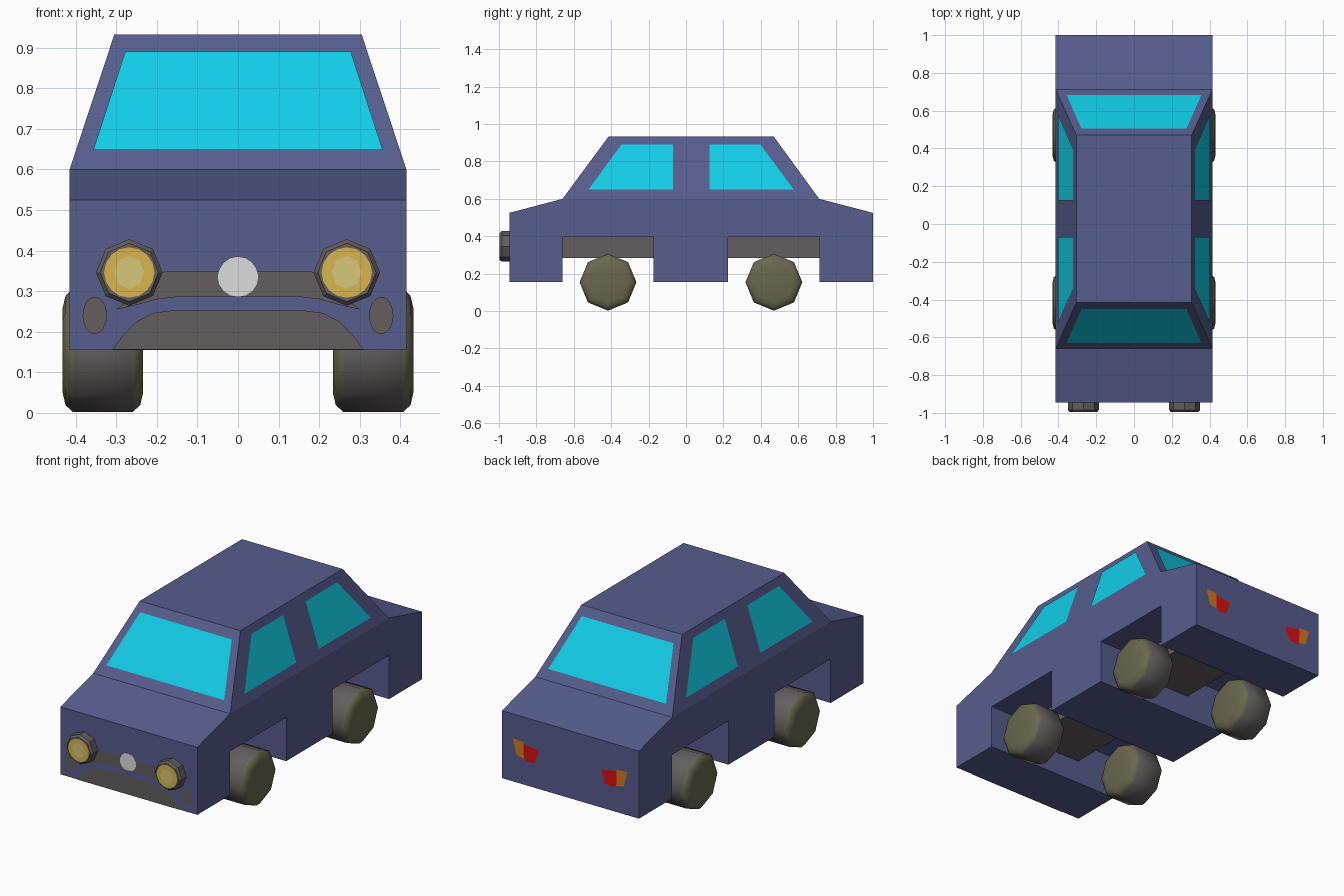
import bpy, bmesh, math
from mathutils import Vector

if "Cube" in bpy.data.objects:
    bpy.data.objects.remove(bpy.data.objects["Cube"])


def material(name, rgb):
    m = bpy.data.materials.new(name)
    m.diffuse_color = (*rgb, 1)
    m.use_nodes = True
    m.node_tree.nodes["Principled BSDF"].inputs["Base Color"].default_value = m.diffuse_color
    return m


BLUE = material("body blue", (0.093, 0.110, 0.265))
GLASS = material("window cyan", (0.006, 0.640, 0.830))
GREY = material("dark grey", (0.122, 0.112, 0.110))
OLIVE = material("hub olive", (0.144, 0.138, 0.078))
YELLOW = material("lamp yellow", (0.680, 0.460, 0.075))
PALE = material("lamp centre", (0.680, 0.570, 0.190))
WHITE = material("badge white", (0.720, 0.720, 0.720))
RED = material("tail red", (0.700, 0.005, 0.005))
ORANGE = material("indicator orange", (0.650, 0.190, 0.015))


def finish(name, bm, *mats):
    bmesh.ops.recalc_face_normals(bm, faces=bm.faces)
    me = bpy.data.meshes.new(name)
    bm.to_mesh(me)
    bm.free()
    for m in mats:
        me.materials.append(m)
    ob = bpy.data.objects.new(name, me)
    bpy.context.collection.objects.link(ob)
    return ob


def loft(name, rings, *mats):
    """Closed solid through rings of equal point count."""
    bm = bmesh.new()
    vs = [[bm.verts.new(p) for p in r] for r in rings]
    n = len(vs[0])
    for a, b in zip(vs, vs[1:]):
        for i in range(n):
            j = (i + 1) % n
            bm.faces.new((a[i], a[j], b[j], b[i]))
    bm.faces.new(vs[0])
    bm.faces.new(vs[-1])
    return finish(name, bm, *mats)


def plate(name, pts, mat, out, lift=0.004):
    """Flat painted detail, raised slightly off its surface towards 'out'."""
    bm = bmesh.new()
    f = bm.faces.new([bm.verts.new(p) for p in pts])
    f.normal_update()
    if f.normal.dot(Vector(out)) < 0:
        f.normal_flip()
    offset = f.normal * lift
    for v in bm.verts:
        v.co += offset
    me = bpy.data.meshes.new(name)
    bm.to_mesh(me)
    bm.free()
    me.materials.append(mat)
    bpy.context.collection.objects.link(bpy.data.objects.new(name, me))


def oval(x, z, rx, rz, y, n=16):
    return [(x + rx * math.cos(math.tau * i / n), y, z + rz * math.sin(math.tau * i / n))
            for i in range(n)]


def mirrored(half):
    """Complete a left-right symmetric (x, z) outline."""
    return half + [(-x, z) for x, z in reversed(half)]


FRONT, BACK, W = -0.945, 1.0, 0.415

# Lower body with open wheel arches
profile = [(FRONT, 0.155), (FRONT, 0.525), (-0.66, 0.60), (0.712, 0.60), (BACK, 0.525),
           (BACK, 0.155), (0.715, 0.155), (0.715, 0.395), (0.225, 0.395), (0.225, 0.155),
           (-0.175, 0.155), (-0.175, 0.395), (-0.66, 0.395), (-0.66, 0.155)]
loft("lower_body", [[(x, y, z) for y, z in profile] for x in (-W, W)], BLUE)


# Tapered cabin
def rect(w, y0, y1, z):
    return [(-w, y0, z), (w, y0, z), (w, y1, z), (-w, y1, z)]


loft("cabin", [rect(W, -0.66, 0.712, 0.60), rect(0.305, -0.415, 0.47, 0.932)], BLUE)

# Underbody blocks between the wheels
for label, y0, y1 in (("front", -0.66, -0.175), ("rear", 0.225, 0.715)):
    loft(label + "_axle_block", [rect(0.175, y0, y1, 0.285), rect(0.175, y0, y1, 0.395)], GREY)


# Windscreens on the sloping cabin ends
def slope(a, b, z):
    return a + (b - a) * (z - 0.60) / 0.332


for label, y0, y1, d in (("front", -0.66, -0.415, -1), ("rear", 0.712, 0.47, 1)):
    plate(label + "_windscreen",
          [(x, slope(y0, y1, z), z) for x, z in
           [(-0.357, 0.645), (0.357, 0.645), (0.278, 0.888), (-0.278, 0.888)]],
          GLASS, (0, d, 0.5))

side_windows = {
    "front": [(-0.52, 0.65), (-0.07, 0.65), (-0.07, 0.89), (-0.345, 0.89)],
    "rear": [(0.125, 0.65), (0.575, 0.65), (0.397, 0.89), (0.125, 0.89)],
}

for s in (-1, 1):
    side = "right" if s > 0 else "left"
    # Side windows
    for label, pts in side_windows.items():
        plate(f"{side}_{label}_window",
              [(s * slope(W, 0.305, z), y, z) for y, z in pts], GLASS, (s, 0, 0.3))

    # Eight-sided wheels with rounded shoulders, olive on the sides
    for label, wy in (("front", -0.417), ("rear", 0.47)):
        rings = [[(s * x, wy + r * math.sin(math.tau * i / 8), 0.154 + r * math.cos(math.tau * i / 8))
                  for i in range(8)]
                 for x, r in ((0.234, 0.105), (0.241, 0.135), (0.26, 0.152),
                              (0.407, 0.152), (0.425, 0.135), (0.432, 0.105))]
        wheel = loft(f"{side}_{label}_wheel", rings, GREY, OLIVE)
        for p in wheel.data.polygons:
            p.use_smooth = True
            p.material_index = int(abs(p.normal.x) > 0.6)

    # Headlights: octagonal rim, yellow lens, pale centre
    hx, hz = s * 0.268, 0.346
    loft(f"{side}_headlight_rim",
         [oval(hx, hz, r, r, y, 8) for r, y in ((0.082, FRONT + 0.01), (0.082, -0.985), (0.072, -0.996))],
         GREY)
    plate(f"{side}_headlight_lens", oval(hx, hz, 0.062, 0.062, -0.996), YELLOW, (0, -1, 0), 0.002)
    plate(f"{side}_headlight_centre", oval(hx, hz, 0.037, 0.041, -0.996, 8), PALE, (0, -1, 0), 0.004)

    # Fog lamp recess
    plate(f"{side}_fog_lamp", oval(s * 0.353, 0.24, 0.03, 0.046, FRONT), GREY, (0, -1, 0))

    # Tail lights: orange outside, red inside
    for label, mat, pts in (
            ("indicator", ORANGE, [(0.348, 0.393), (0.282, 0.39), (0.28, 0.30), (0.325, 0.308)]),
            ("tail_light", RED, [(0.285, 0.38), (0.19, 0.368), (0.213, 0.293), (0.262, 0.288), (0.28, 0.30)])):
        plate(f"{side}_{label}", [(s * x, BACK, z) for x, z in pts], mat, (0, 1, 0))

# Grille, lower air intake and round badge
grille = mirrored([(0.18, 0.35), (0.30, 0.255), (0.25, 0.266), (0.20, 0.28), (0.15, 0.286)])
intake = mirrored([(0.31, 0.156), (0.285, 0.19), (0.25, 0.225), (0.21, 0.246), (0.15, 0.254)])
plate("grille", [(x, FRONT, z) for x, z in grille], GREY, (0, -1, 0))
plate("air_intake", [(x, FRONT, z) for x, z in intake], GREY, (0, -1, 0))
plate("badge", oval(0, 0.336, 0.05, 0.05, FRONT), WHITE, (0, -1, 0), 0.007)
